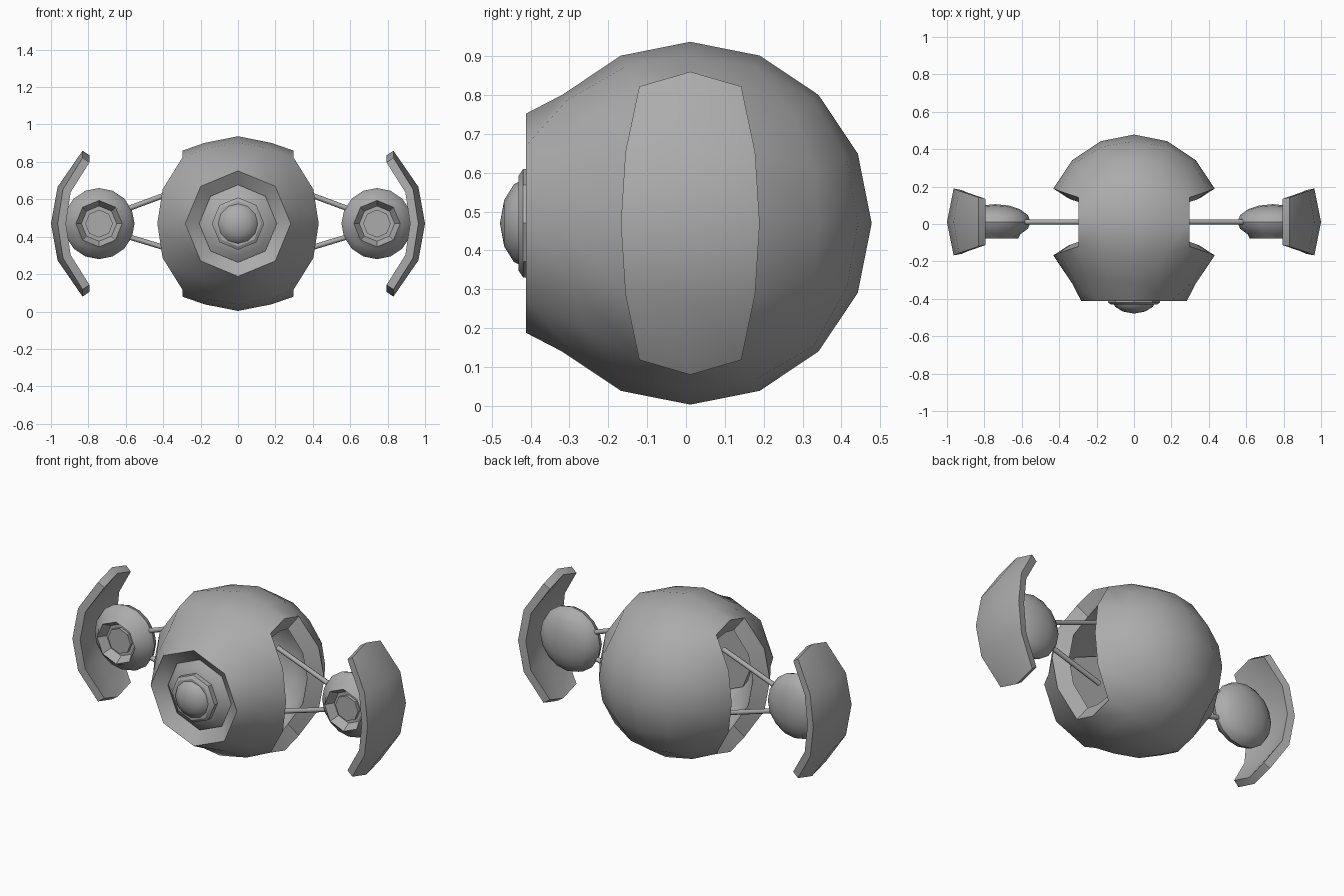
import bpy, bmesh, math
from mathutils import Vector

if "Cube" in bpy.data.objects:
    bpy.data.objects.remove(bpy.data.objects["Cube"])

CY, CZ = 0.011, 0.47   # centre of the body
GREY = bpy.data.materials.new("mid_grey")
GREY.diffuse_color = (.41, .41, .41, 1)
GREY.use_nodes = True
GREY.node_tree.nodes["Principled BSDF"].inputs["Base Color"].default_value = GREY.diffuse_color


def finish(bm, name, loc, thickness=0, angle=35):
    if not thickness:
        bmesh.ops.recalc_face_normals(bm, faces=bm.faces)
    me = bpy.data.meshes.new(name)
    bm.to_mesh(me)
    bm.free()
    me.materials.append(GREY)
    ob = bpy.data.objects.new(name, me)
    bpy.context.collection.objects.link(ob)
    ob.location = loc
    bpy.ops.object.select_all(action='DESELECT')
    ob.select_set(True)
    bpy.context.view_layer.objects.active = ob
    if thickness:
        m = ob.modifiers.new("Shell", 'SOLIDIFY')
        m.thickness = thickness
        m.offset = -1
        bpy.ops.object.modifier_apply(modifier=m.name)
    bpy.ops.object.shade_smooth_by_angle(angle=math.radians(angle))
    return ob


def quad_sphere(radius, scale, front_r, front_y):
    """Cube sphere with an octagonal ring at the front; also returns its side panels."""
    bm = bmesh.new()
    bmesh.ops.create_cube(bm, size=2)
    bmesh.ops.subdivide_edges(bm, edges=bm.edges[:], cuts=3, use_grid_fill=True)
    front = [f for f in bm.faces if all(v.co.y < -.9 and abs(v.co.x) < .6
                                        and abs(v.co.z) < .6 for v in f.verts)]
    sides = {s: [f for f in bm.faces if all(v.co.x * s > .9 and abs(v.co.y) < .6
                                            for v in f.verts)] for s in (1, -1)}
    ring = {v for f in front for v in f.verts}
    for v in bm.verts:
        p = Vector([math.tan(c * math.pi / 4) for c in v.co]).normalized() * radius
        v.co = Vector((p.x * scale[0], p.y * scale[1], p.z * scale[2]))
    for v in ring:
        d = Vector((v.co.x, 0, v.co.z))
        if d.length > .001:
            v.co = d.normalized() * front_r
            v.co.y = front_y
    return bm, front, sides


def lathe(name, profile, n, loc):
    """Solid of revolution about y from (radius, y) points."""
    bm = bmesh.new()
    vs = [bm.verts.new((r, y, 0)) for r, y in profile]
    es = [bm.edges.new(e) for e in zip(vs, vs[1:])]
    bmesh.ops.spin(bm, geom=vs + es, cent=(0, 0, 0), axis=(0, 1, 0),
                   angle=math.tau, steps=n, use_merge=True)
    bmesh.ops.remove_doubles(bm, verts=bm.verts, dist=.0005)
    return finish(bm, name, loc)


# Body shell with side openings, and the wings matching those openings
bm, front, sides = quad_sphere(.467, (1, 1, 1), .282, -.423)
panel_verts = {v for s in sides for f in sides[s] for v in f.verts}
for v in panel_verts:
    if abs(v.co.z) > .25:
        v.co.x = math.copysign(.298, v.co.x)
        v.co.z = math.copysign(.39 if abs(v.co.y) < .01 else .352, v.co.z)
    else:
        v.co.z *= 1.1
for s, label in ((1, "right"), (-1, "left")):
    wing = bmesh.new()
    for f in sides[s]:
        wing.faces.new([wing.verts.new(v.co) for v in f.verts])
    bmesh.ops.remove_doubles(wing, verts=wing.verts, dist=.0005)
    finish(wing, label + "_wing", (s * .533, CY, CZ), .045)
bmesh.ops.delete(bm, geom=front + sides[1] + sides[-1], context='FACES')
finish(bm, "body_shell", (0, CY, CZ), .092)

# Domed dish floor and eye
lathe("dish_floor", [(0, -.41), (.12, -.41), (.175, -.385), (.228, -.345),
                     (.228, -.31), (0, -.31)], 8, (0, CY, CZ))
lathe("eye_base", [(0, -.36), (.14, -.36), (.14, -.43), (.122, -.442), (0, -.442)],
      8, (0, CY, CZ))
lathe("eye_lens", [(0, -.43), (.112, -.43), (.1, -.454), (.06, -.479), (0, -.49)],
      12, (0, CY, CZ))

for s, label in ((1, "right"), (-1, "left")):
    loc = (s * .743, CY, CZ)
    # Side pod: flattened ball with a stepped octagonal recess
    pod, front, _ = quad_sphere(.19, (1, .5, 1), .124, -.088)
    bmesh.ops.delete(pod, geom=front, context='FACES')
    rim = [e for e in pod.edges if e.is_boundary]
    new = bmesh.ops.extrude_edge_only(pod, edges=rim)['geom']
    for v in [g for g in new if isinstance(g, bmesh.types.BMVert)]:
        v.co = Vector((v.co.x * .76, -.04, v.co.z * .76))
    bmesh.ops.holes_fill(pod, edges=[e for e in pod.edges if e.is_boundary])
    finish(pod, label + "_pod", loc)
    lathe(label + "_pod_lens", [(0, -.03), (.074, -.03), (.074, -.058), (0, -.058)], 8, loc)
    # Struts linking the body to the pod
    for pos, za, zb in (("upper", .205, .068), ("lower", -.172, -.06)):
        a = Vector((s * .25, CY, CZ + za))
        b = Vector((s * .62, CY, CZ + zb))
        st = bmesh.new()
        bmesh.ops.create_cone(st, cap_ends=True, segments=8, radius1=.014,
                              radius2=.014, depth=(b - a).length)
        ob = finish(st, f"{label}_{pos}_strut", (a + b) / 2, angle=50)
        ob.rotation_euler = (b - a).to_track_quat('Z', 'Y').to_euler()
